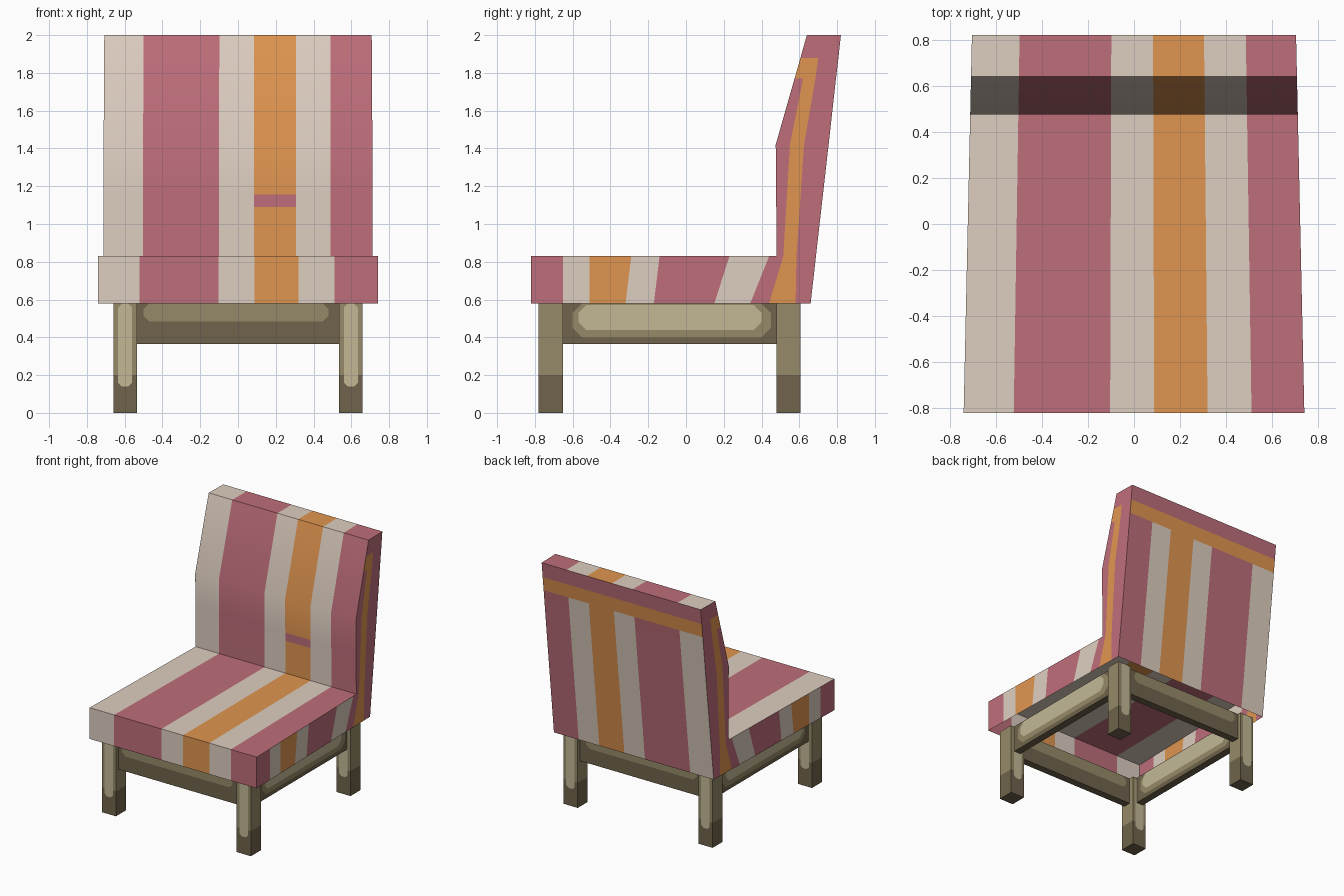
import bpy, bmesh

if "Cube" in bpy.data.objects:
    bpy.data.objects.remove(bpy.data.objects["Cube"])


def material(name, rgb):
    m = bpy.data.materials.new(name)
    lin = [((c / 255 + 0.055) / 1.055) ** 2.4 for c in rgb]
    m.diffuse_color = (*lin, 1)
    m.use_nodes = True
    m.node_tree.nodes["Principled BSDF"].inputs["Base Color"].default_value = m.diffuse_color
    return m


MATS = [material("beige fabric", (222, 206, 192)),
        material("pink fabric", (190, 110, 122)),
        material("orange fabric", (224, 149, 80)),
        material("light wood", (195, 185, 150)),
        material("mid wood", (150, 138, 104)),
        material("dark wood", (112, 100, 76))]
BEIGE, PINK, ORANGE, LIGHT, MID, DARK = range(6)


def finish(bm, name):
    me = bpy.data.meshes.new(name)
    bm.to_mesh(me)
    bm.free()
    for m in MATS:
        me.materials.append(m)
    ob = bpy.data.objects.new(name, me)
    bpy.context.collection.objects.link(ob)
    return ob


def strip(bm, row_a, row_b, colors):
    """Row of quads between two point rows; collapsed ends become triangles."""
    for i, c in enumerate(colors):
        pts = []
        for p in (row_a[i], row_a[i + 1], row_b[i + 1], row_b[i]):
            if p not in pts:
                pts.append(p)
        if len(pts) > 2:
            bm.faces.new([bm.verts.new(p) for p in pts]).material_index = c


def half_width(y):
    return 0.722 - 0.022 * y


# Upholstery shell: striped sheet around the profile, open underneath
bm = bmesh.new()
stripes = [-1, -0.706, -0.14, 0.118, 0.432, 0.69, 1]
cols = [BEIGE, PINK, BEIGE, ORANGE, BEIGE, PINK]
path = [(-.82, .58), (-.82, .83), (.48, .83), (.479, 1.09), (.478, 1.155), (.475, 1.42),
        (.64, 2), (.82, 2), (.807, 1.88), (.794, 1.77), (.755, 1.42), (.688, .83), (.66, .58)]
rows = [[(s * half_width(y), y, z) for s in stripes] for y, z in path]
special = {3: cols[:3] + [PINK] + cols[4:],   # small patch on the orange stripe
           7: [PINK] * 6, 8: [ORANGE] * 6}    # bands along the top of the back
for i in range(len(rows) - 1):
    strip(bm, rows[i], rows[i + 1], special.get(i, cols))

# Upholstery sides: seat stripes, then a bent orange stripe up the back
seat_low = [-.82, -.65, -.51, -.32, -.17, .15, .34, .39, .44, .58, .66]
seat_top = [-.82, -.65, -.51, -.29, -.14, .23, .44, .48, .515, .585, .688]
seat_cols = [PINK, BEIGE, ORANGE, BEIGE, PINK, BEIGE, PINK, PINK, ORANGE, PINK]
back_rows = [(.83, [.48, .515, .585, .688]), (1.42, [.475, .55, .625, .755]),
             (1.77, [.5746, .62, .685, .794])]
band_rows = [(1.77, [.5746, .685, .794]), (1.88, [.606, .70, .807]), (2, [.64, .72, .82])]
for side in (-1, 1):
    def pts(z, ys):
        return [(side * half_width(y), y, z) for y in ys]
    strip(bm, pts(.58, seat_low), pts(.83, seat_top), seat_cols)
    for a, b in zip(back_rows, back_rows[1:]):
        strip(bm, pts(*a), pts(*b), [PINK, ORANGE, PINK])
    strip(bm, pts(*band_rows[0]), pts(*band_rows[1]), [ORANGE, PINK])
    strip(bm, pts(*band_rows[1]), pts(*band_rows[2]), [PINK, PINK])
bmesh.ops.remove_doubles(bm, verts=bm.verts, dist=0.0005)
bmesh.ops.recalc_face_normals(bm, faces=bm.faces)
seat = finish(bm, "upholstered_seat")
bpy.context.view_layer.objects.active = seat
seat.select_set(True)
bpy.ops.object.shade_smooth_by_angle(angle=0.6)


def box(bm, lo, hi, color):
    v = bmesh.ops.create_cube(bm, size=1)["verts"]
    for p in v:
        p.co = [lo[k] if p.co[k] < 0 else hi[k] for k in range(3)]
    for f in {f for p in v for f in p.link_faces}:
        f.material_index = color


def plate(bm, axis, pos, sign, u, z, color, cut=0.03):
    """Thin painted patch with clipped corners, facing along x (0) or y (1)."""
    (a, b), (c, d) = u, z
    loop = [(a + cut, c), (b - cut, c), (b, c + cut), (b, d - cut),
            (b - cut, d), (a + cut, d), (a, d - cut), (a, c + cut)]
    f = bm.faces.new([bm.verts.new((pos, p, q) if axis == 0 else (p, pos, q)) for p, q in loop])
    f.material_index = color
    f.normal_update()
    if f.normal[axis] * sign < 0:
        f.normal_flip()


# Legs: dark at the foot, light patch on front and back faces
for yname, y0, y1 in (("front", -.78, -.65), ("back", .48, .605)):
    for xname, s in (("left", -1), ("right", 1)):
        bm = bmesh.new()
        x0, x1 = sorted((s * .535, s * .66))
        box(bm, (x0, y0, 0), (x1, y1, .58), MID)
        bmesh.ops.bisect_plane(bm, geom=bm.verts[:] + bm.edges[:] + bm.faces[:],
                               plane_co=(0, 0, .2), plane_no=(0, 0, 1))
        for f in bm.faces:
            if f.calc_center_median().z < .2:
                f.material_index = DARK
        for pos, sign in ((y0 - .003, -1), (y1 + .003, 1)):
            plate(bm, 1, pos, sign, (x0 + .025, x1 - .025), (.14, .578), LIGHT, .02)
        finish(bm, f"{yname}_{xname}_leg")

# Side rails with light worn panels
for name, s in (("left", -1), ("right", 1)):
    bm = bmesh.new()
    x0, x1 = sorted((s * .57, s * .63))
    box(bm, (x0, -.65, .365), (x1, .48, .58), DARK)
    for pos, sign in ((x0, -1), (x1, 1)):
        plate(bm, 0, pos + sign * .003, sign, (-.60, .45), (.40, .578), MID, .05)
        plate(bm, 0, pos + sign * .006, sign, (-.57, .40), (.44, .57), LIGHT, .04)
    finish(bm, f"{name}_rail")

# Front and back rails with a mid-tone panel
for name, y0, y1 in (("front", -.75, -.69), ("back", .515, .575)):
    bm = bmesh.new()
    box(bm, (-.535, y0, .365), (.535, y1, .58), DARK)
    for pos, sign in ((y0, -1), (y1, 1)):
        plate(bm, 1, pos + sign * .003, sign, (-.5, .48), (.485, .578), MID, .03)
    finish(bm, f"{name}_rail")
